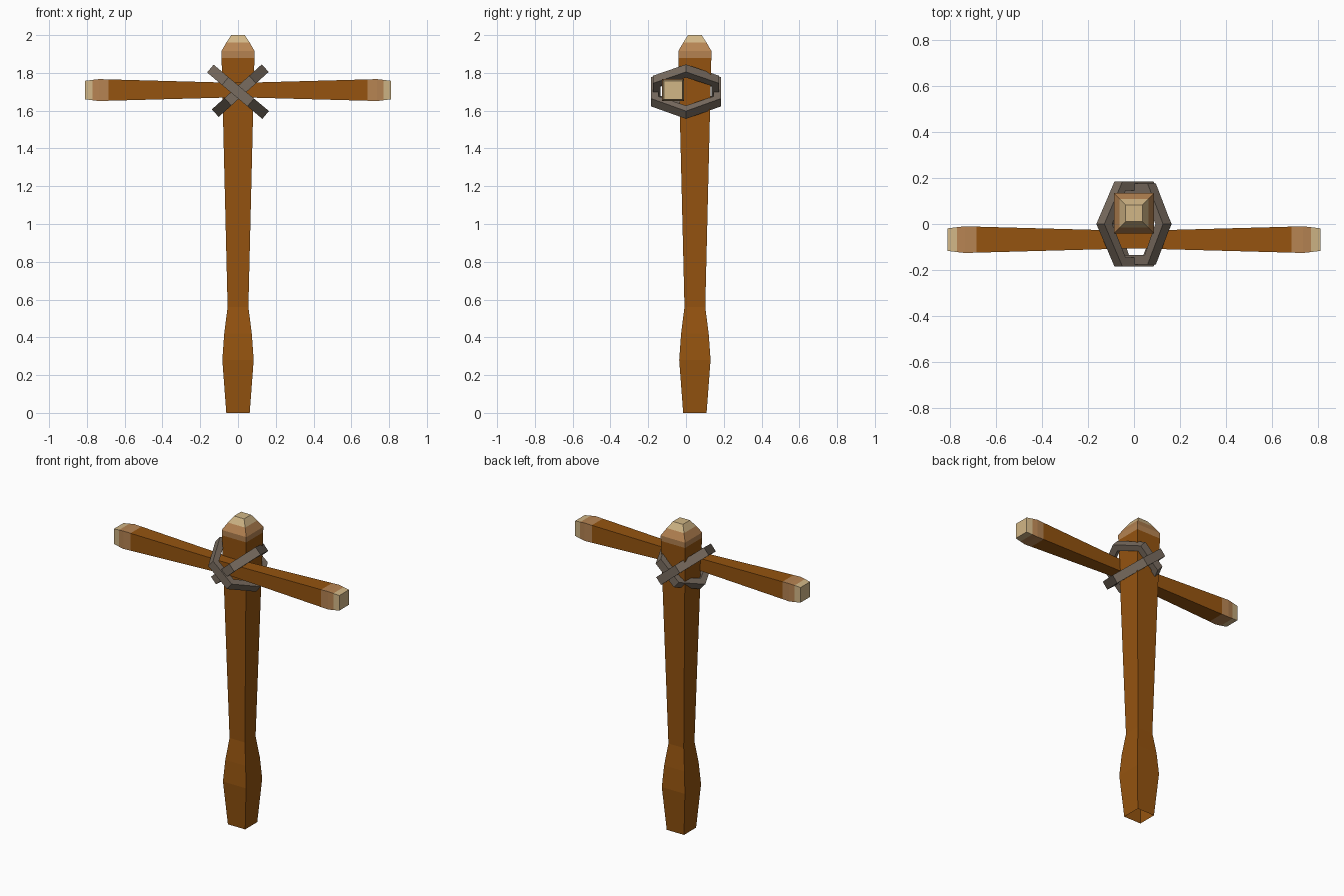
import bpy, bmesh, math
from mathutils import Vector, Matrix

if "Cube" in bpy.data.objects:
    bpy.data.objects.remove(bpy.data.objects["Cube"])


def material(name, rgb):
    m = bpy.data.materials.new(name)
    m.diffuse_color = (*rgb, 1)
    m.use_nodes = True
    m.node_tree.nodes["Principled BSDF"].inputs["Base Color"].default_value = m.diffuse_color
    return m


WOOD = material("brown wood", (0.30, 0.088, 0.005))
WORN = material("worn wood", (0.47, 0.23, 0.085))
TIP = material("pale cut wood", (0.64, 0.47, 0.24))
ROPE = material("grey rope", (0.19, 0.15, 0.115))


def finish(name, bm, mats, matrix):
    bmesh.ops.recalc_face_normals(bm, faces=bm.faces)
    me = bpy.data.meshes.new(name)
    bm.to_mesh(me)
    bm.free()
    for m in mats:
        me.materials.append(m)
    ob = bpy.data.objects.new(name, me)
    ob.matrix_world = matrix
    bpy.context.collection.objects.link(ob)
    return ob


def square_beam(name, stations, matrix, worn_at, tip_at, cap_start):
    """Square section beam along local z; stations are (z, half width)."""
    bm = bmesh.new()
    rings = [[bm.verts.new((sx * h, sy * h, z))
              for sx, sy in ((-1, -1), (1, -1), (1, 1), (-1, 1))]
             for z, h in stations]
    for a, b in zip(rings, rings[1:]):
        for i in range(4):
            j = (i + 1) % 4
            bm.faces.new((a[i], a[j], b[j], b[i]))
    bm.faces.new(rings[-1])
    if cap_start:
        bm.faces.new(rings[0][::-1])
    # colour by distance along the beam
    for f in bm.faces:
        d = f.calc_center_median().z
        d = abs(d) if cap_start else d
        f.material_index = 2 if d > tip_at else 1 if d > worn_at else 0
    return finish(name, bm, (WOOD, WORN, TIP), matrix)


# upright post with swollen foot, open underneath, and chamfered head
square_beam("post",
            [(0, 0.062), (0.28, 0.083), (0.42, 0.073), (0.56, 0.055),
             (1.88, 0.087), (1.915, 0.088), (1.96, 0.062), (2.0, 0.036)],
            Matrix.Translation((0, 0.047, 0)), 1.88, 1.96, False)

# crossbar in front of the post, thicker towards both ends
half = [(0.04, 0.039), (0.685, 0.0565), (0.735, 0.058),
        (0.77, 0.054), (0.81, 0.049)]
square_beam("crossbar", [(-x, h) for x, h in reversed(half)] + half,
            Matrix.Translation((0, -0.068, 1.709)) @ Matrix.Rotation(math.pi / 2, 4, 'Y'),
            0.685, 0.77, True)


def lashing(name, length, depth, angle, centre):
    """Six-sided rope ring with square section, tilted about y."""
    bm = bmesh.new()

    def hexagon(u, v, y, z):
        return [bm.verts.new(p) for p in
                ((u, 0, z), (v, y, z), (-v, y, z), (-u, 0, z), (-v, -y, z), (v, -y, z))]

    w, t = 0.027, 0.04
    outer, inner = (length, 0.088, depth), (length - t - 0.005, 0.07, depth - t)
    loops = [hexagon(*outer, -w), hexagon(*outer, w), hexagon(*inner, w), hexagon(*inner, -w)]
    for k in range(4):
        a, b = loops[k], loops[(k + 1) % 4]
        for i in range(6):
            j = (i + 1) % 6
            bm.faces.new((a[i], a[j], b[j], b[i]))
    finish(name, bm, (ROPE,),
           Matrix.Translation(centre) @ Matrix.Rotation(math.radians(angle), 4, 'Y'))


# two crossed rope rings tying the bar to the post
lashing("lashing_outer", 0.191, 0.185, 40, (0, 0, 1.70))
lashing("lashing_inner", 0.178, 0.175, -42, (0.012, 0, 1.706))
